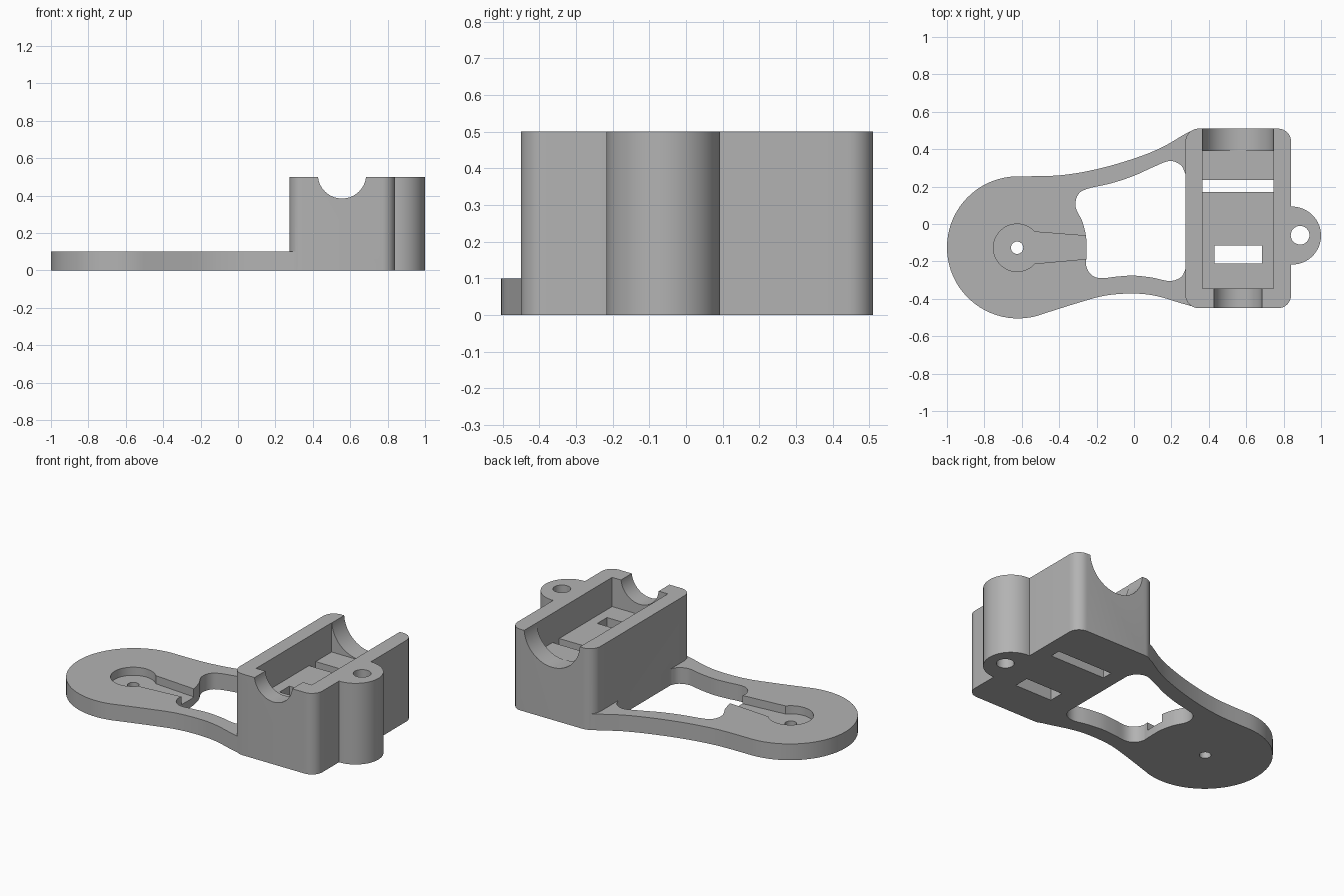
import bpy, bmesh
from math import sin, cos, radians, pi
from mathutils import Vector, Matrix

cube = bpy.data.objects.get("Cube")
if cube:
    bpy.data.objects.remove(cube, do_unlink=True)

grey = bpy.data.materials.new("plain grey")
grey.use_nodes = True
grey.diffuse_color = (0.45, 0.45, 0.45, 1)
grey.node_tree.nodes["Principled BSDF"].inputs["Base Color"].default_value = grey.diffuse_color


def arc(cx, cy, r, a0, a1, n):
    """Points along a circular arc, angles in degrees."""
    angles = [radians(a0 + (a1 - a0) * i / n) for i in range(n + 1)]
    return [(cx + r * cos(a), cy + r * sin(a)) for a in angles]


def smooth(points, closed=False, steps=5):
    """Catmull-Rom curve through the points."""
    p = [Vector(q) for q in points]
    p = [p[-1]] + p + p[:2] if closed else [p[0]] + p + [p[-1]]
    out = []
    for a, b, c, d in zip(p, p[1:], p[2:], p[3:]):
        for i in range(steps):
            t = i / steps
            out.append(0.5 * (2 * b + (c - a) * t + (2 * a - 5 * b + 4 * c - d) * t * t
                              + (3 * b - a - 3 * c + d) * t ** 3))
    return out if closed else out + [p[-1]]


def prism(name, outline, z0, z1, matrix=None):
    """Extrude a closed outline from z0 to z1."""
    bm = bmesh.new()
    face = bm.faces.new([bm.verts.new((q[0], q[1], z0)) for q in outline])
    top = bmesh.ops.extrude_face_region(bm, geom=[face])["geom"]
    bmesh.ops.translate(bm, vec=(0, 0, z1 - z0),
                        verts=[v for v in top if isinstance(v, bmesh.types.BMVert)])
    if matrix:
        bm.transform(matrix)
    bmesh.ops.recalc_face_normals(bm, faces=bm.faces)
    mesh = bpy.data.meshes.new(name)
    bm.to_mesh(mesh)
    bm.free()
    mesh.materials.append(grey)
    obj = bpy.data.objects.new(name, mesh)
    bpy.context.collection.objects.link(obj)
    return obj


def circle(name, cx, cy, r, z0, z1, n=64, matrix=None):
    return prism(name, arc(cx, cy, r, 0, 360 - 360 / n, n - 1), z0, z1, matrix)


def block(name, x0, x1, y0, y1, z0, z1):
    return prism(name, [(x0, y0), (x1, y0), (x1, y1), (x0, y1)], z0, z1)


def combine(target, other, operation):
    """Apply a boolean and discard the second shape."""
    other.hide_render = True
    mod = target.modifiers.new(operation, "BOOLEAN")
    mod.operation, mod.solver, mod.object = operation, "EXACT", other
    bpy.context.view_layer.objects.active = target
    bpy.ops.object.modifier_apply(modifier=mod.name)
    bpy.data.objects.remove(other, do_unlink=True)


# Flat arm: round end flowing into two curved rails
lower = smooth([(-0.5, -0.485), (-0.3, -0.422), (-0.15, -0.382), (0, -0.372),
                (0.12, -0.385), (0.25, -0.423), (0.34, -0.448)])
upper = smooth([(0.34, 0.508), (0.28, 0.485), (0.15, 0.41), (0, 0.35),
                (-0.2, 0.293), (-0.4, 0.26), (-0.62, 0.255)])
bracket = prism("bracket", arc(-0.62, -0.125, 0.38, 92, 286, 40) + lower + upper[:-1], 0, 0.1)

# Window between the rails
window = smooth([(0.3, 0.22), (0.274, 0.27), (0.25, 0.315), (0.19, 0.337), (0.1, 0.303),
                 (0, 0.258), (-0.12, 0.218), (-0.25, 0.188), (-0.3, 0.155), (-0.312, 0.09),
                 (-0.275, 0.01), (-0.255, -0.08), (-0.255, -0.18), (-0.255, -0.225),
                 (-0.23, -0.27), (-0.18, -0.29), (-0.09, -0.281), (0, -0.276),
                 (0.1, -0.287), (0.19, -0.305), (0.25, -0.285), (0.276, -0.24), (0.3, -0.18)],
                closed=True)
combine(bracket, prism("window_cutter", window, -0.1, 0.2), "DIFFERENCE")

# Keyhole recess with its channel, and the small pivot hole
keyhole = arc(-0.625, -0.127, 0.127, 42, 318, 40) + [(-0.2, -0.182), (-0.2, -0.068)]
combine(bracket, prism("recess_cutter", keyhole, 0.05, 0.2), "DIFFERENCE")
combine(bracket, circle("pivot_cutter", -0.625, -0.127, 0.033, -0.1, 0.2, 32), "DIFFERENCE")

# Housing with rounded corners, and the screw ear
r, x0, x1, y0, y1 = 0.07, 0.275, 0.84, -0.45, 0.51
corners = [(x1 - r, y1 - r, 0), (x0 + r, y1 - r, 90), (x0 + r, y0 + r, 180), (x1 - r, y0 + r, 270)]
housing = [p for cx, cy, a in corners for p in arc(cx, cy, r, a, a + 90, 8)]
combine(bracket, prism("housing", housing, 0, 0.5), "UNION")
combine(bracket, circle("screw_ear", 0.845, -0.062, 0.155, 0, 0.5), "UNION")

# Pocket, floor slots and screw hole
for cutter in (block("pocket_cutter", 0.365, 0.745, -0.345, 0.39, 0.32, 0.7),
               block("wide_slot_cutter", 0.365, 0.745, 0.17, 0.235, -0.1, 0.4),
               block("short_slot_cutter", 0.43, 0.685, -0.21, -0.115, -0.1, 0.4),
               circle("screw_cutter", 0.888, -0.06, 0.05, -0.1, 0.7, 32)):
    combine(bracket, cutter, "DIFFERENCE")

# Half-round notches in the end walls, cut along y
along_y = Matrix.Rotation(pi / 2, 4, "X")
for name, radius, start, end in (("front_notch", 0.129, -0.6, -0.3), ("back_notch", 0.19, 0.38, 0.6)):
    combine(bracket, circle(name, 0.556, 0.513, radius, -end, -start, 64, along_y), "DIFFERENCE")

# Smooth curves, crisp edges
bpy.ops.object.select_all(action="DESELECT")
bracket.select_set(True)
bpy.context.view_layer.objects.active = bracket
bpy.ops.object.shade_smooth_by_angle(angle=radians(30))
